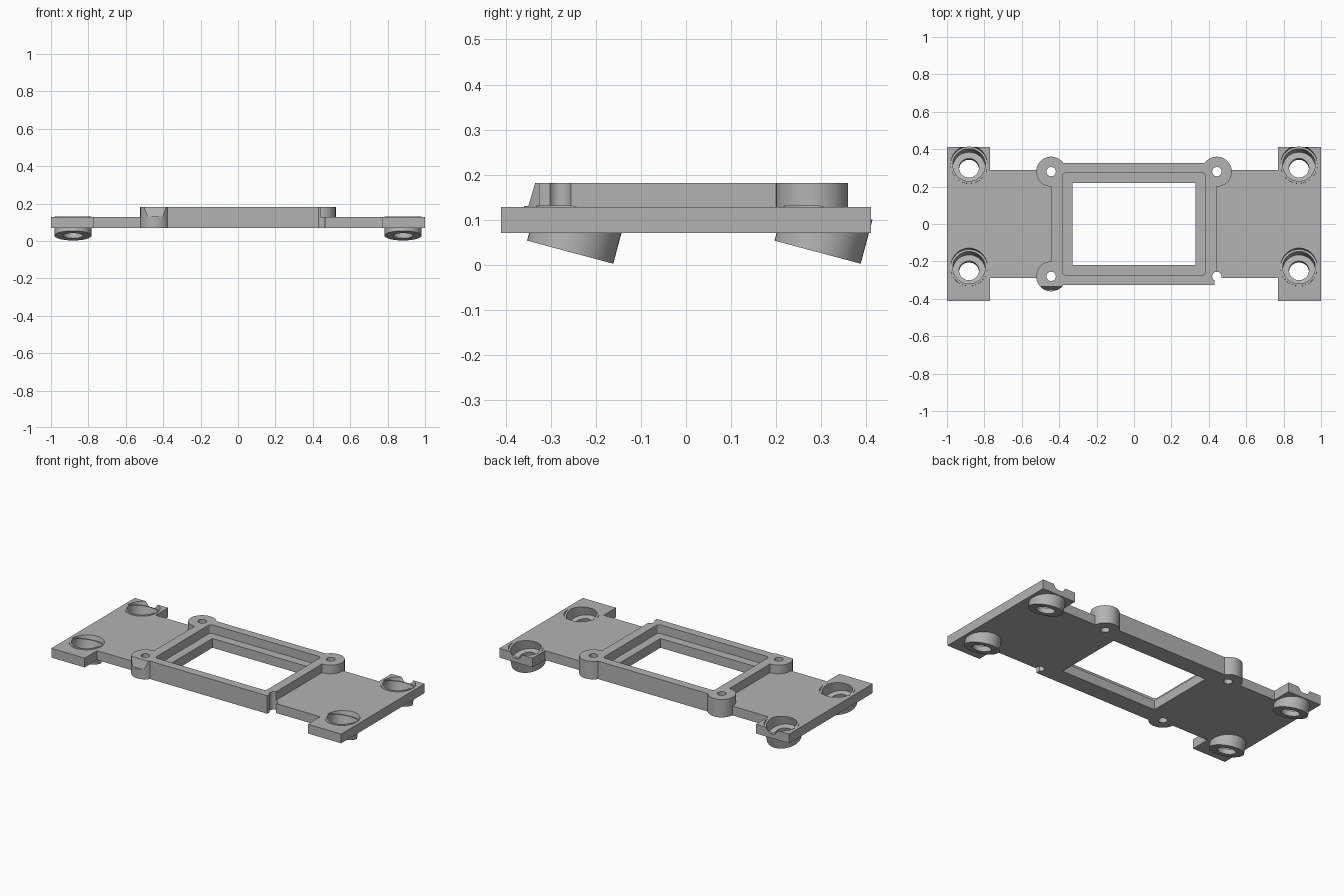
import bpy, bmesh, math
from mathutils import Matrix, Vector

cube = bpy.data.objects.get("Cube")
if cube:
    bpy.data.objects.remove(cube, do_unlink=True)

grey = bpy.data.materials.new("plain grey")
grey.use_nodes = True
GREY = (0.45, 0.45, 0.45, 1)
grey.diffuse_color = GREY
grey.node_tree.nodes["Principled BSDF"].inputs["Base Color"].default_value = GREY

BOTTOM, DECK, TOP = 0.07, 0.128, 0.182
TILT = Matrix.Rotation(math.radians(-15), 4, 'X')


def finish(name, bm):
    bmesh.ops.recalc_face_normals(bm, faces=bm.faces)
    mesh = bpy.data.meshes.new(name)
    bm.to_mesh(mesh)
    bm.free()
    mesh.materials.append(grey)
    ob = bpy.data.objects.new(name, mesh)
    bpy.context.collection.objects.link(ob)
    return ob


def prism(name, points, depth):
    """Extrude a closed 3D polygon along a vector."""
    bm = bmesh.new()
    face = bm.faces.new([bm.verts.new(p) for p in points])
    ext = bmesh.ops.extrude_face_region(bm, geom=[face])["geom"]
    bmesh.ops.translate(bm, vec=depth, verts=[g for g in ext if isinstance(g, bmesh.types.BMVert)])
    return finish(name, bm)


def box(name, x0, x1, y0, y1, z0, z1, rounding=0):
    ob = prism(name, [(x0, y0, z0), (x1, y0, z0), (x1, y1, z0), (x0, y1, z0)], (0, 0, z1 - z0))
    if rounding:
        bm = bmesh.new()
        bm.from_mesh(ob.data)
        upright = [e for e in bm.edges if abs(e.verts[0].co.z - e.verts[1].co.z) > 0.01]
        bmesh.ops.bevel(bm, geom=upright, offset=rounding, segments=4, profile=0.5, affect='EDGES')
        bm.to_mesh(ob.data)
        bm.free()
    return ob


def cylinder(name, base, radius, start, end, matrix=Matrix(), sides=48):
    """Cylinder along the local z of matrix, placed from base."""
    bm = bmesh.new()
    bmesh.ops.create_cone(bm, cap_ends=True, segments=sides, radius1=radius, radius2=radius,
                          depth=end - start, matrix=Matrix.Translation(base) @ matrix
                          @ Matrix.Translation((0, 0, (start + end) / 2)))
    return finish(name, bm)


def combine(ob, others, operation):
    bpy.context.view_layer.objects.active = ob
    for other in others:
        mod = ob.modifiers.new("combine", 'BOOLEAN')
        mod.operation, mod.solver, mod.object = operation, 'EXACT', other
        bpy.ops.object.modifier_apply(modifier=mod.name)
        bpy.data.objects.remove(other, do_unlink=True)


def smooth(ob):
    bpy.ops.object.select_all(action='DESELECT')
    ob.select_set(True)
    bpy.context.view_layer.objects.active = ob
    bpy.ops.object.shade_smooth_by_angle(angle=math.radians(30))


# Plate with wide end tabs
quarter = [(1, 0.411), (0.77, 0.411), (0.77, 0.289)]
half = quarter + [(-x, y) for x, y in reversed(quarter)]
outline = half + [(x, -y) for x, y in reversed(half)]
plate = prism("mounting_plate", [(x, y, BOTTOM) for x, y in outline], (0, 0, DECK - BOTTOM))

# Raised frame and three screw bosses
screws = [(-0.443, 0.28), (0.443, 0.28), (-0.443, -0.28), (0.443, -0.28)]
frame = box("frame", -0.44, 0.44, -0.326, 0.326, BOTTOM, TOP)
bosses = [cylinder("boss", (x, y, 0), 0.08, BOTTOM, TOP) for x, y in screws[:3]]
combine(plate, [frame] + bosses, 'UNION')

# Stepped window, screw holes, relieved boss and open corner
cutters = [
    box("recess", -0.383, 0.383, -0.273, 0.273, DECK, 0.3, 0.018),
    box("window", -0.33, 0.33, -0.219, 0.219, 0, 0.3),
    box("open_corner", 0.43, 0.5, -0.4, -0.289, 0, 0.3),
    prism("boss_relief", [(-0.55, y, z) for y, z in
          [(-0.332, 0.19), (-0.35, 0.13), (-0.4, 0.13), (-0.4, 0.19)]], (0.2, 0, 0)),
]
cutters += [cylinder("screw_hole", (x, y, 0), 0.025, 0, 0.3, sides=24) for x, y in screws]

# Tilted cups: bored washer seat at the bottom, trimmed near the deck
cups = []
for side, x in (("right", -0.882), ("left", 0.882)):
    for end, y in (("front", -0.257), ("back", 0.292)):
        base = Vector((x, y, 0.028))
        cutters.append(cylinder("cup_socket", base, 0.098, 0.0, 0.3, TILT))
        cup = cylinder(f"{end}_{side}_tilted_cup", base, 0.099, 0, 0.101, TILT)
        combine(cup, [cylinder("bore", base, 0.087, 0.03, 0.3, TILT),
                      cylinder("through_hole", base, 0.053, -0.1, 0.3, TILT),
                      box("trim", x - 0.2, x + 0.2, y - 0.2, y + 0.2, 0.131, 0.3)], 'DIFFERENCE')
        cups.append(cup)

combine(plate, cutters, 'DIFFERENCE')
for ob in [plate] + cups:
    smooth(ob)
